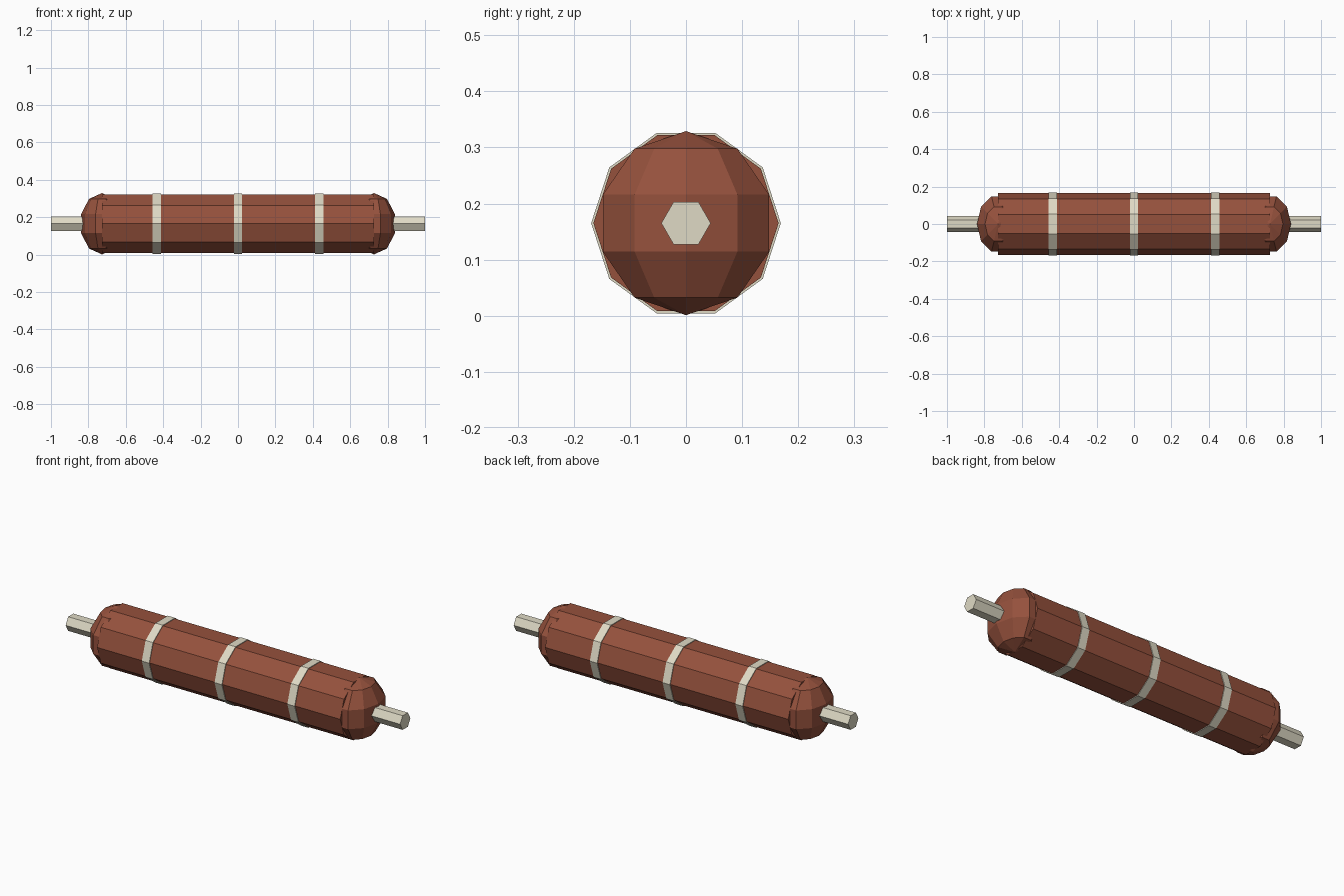
import bpy, math
from mathutils import Matrix

if "Cube" in bpy.data.objects:
    bpy.data.objects.remove(bpy.data.objects["Cube"])

CZ = 0.165  # height of the long axis


def material(name, rgb):
    m = bpy.data.materials.new(name)
    m.diffuse_color = (*rgb, 1)
    m.use_nodes = True
    m.node_tree.nodes["Principled BSDF"].inputs["Base Color"].default_value = m.diffuse_color
    return m


clay = material("red_brown", (0.30, 0.082, 0.046))
cream = material("cream", (0.74, 0.70, 0.56))


def finish(name, mat):
    ob = bpy.context.object
    ob.name = name
    ob.data.materials.append(mat)
    return ob


def prism_x(name, sides, radius, x0, x1, mat):
    """Prism along x with a corner pointing along y."""
    bpy.ops.mesh.primitive_cylinder_add(vertices=sides, radius=radius, depth=x1 - x0)
    ob = finish(name, mat)
    # Cylinder corners start on local +y, which stays on world y
    ob.data.transform(Matrix.Rotation(math.pi / 2, 4, 'Y'))
    ob.location = ((x0 + x1) / 2, 0, CZ)
    return ob


# Main barrel
prism_x("barrel", 10, 0.165, -0.727, 0.727, clay)

# Three raised bands
for i, x in enumerate((-0.435, 0, 0.435)):
    prism_x(f"band_{i + 1}", 10, 0.169, x - 0.022, x + 0.022, cream)

# Rounded ends and axle stubs
for side, s in (("left", -1), ("right", 1)):
    bpy.ops.mesh.primitive_uv_sphere_add(segments=10, ring_count=5, radius=0.164)
    end = finish(f"{side}_end", clay)
    # Turn so a flat facet faces outward, then flatten along x
    end.data.transform(Matrix.Diagonal((0.72, 1, 1, 1)) @ Matrix.Rotation(math.radians(18), 4, 'Z'))
    end.location = (s * 0.727, 0, CZ)
    a, b = sorted((s * 0.75, s * 1.0))
    prism_x(f"{side}_axle", 6, 0.044, a, b, cream)
